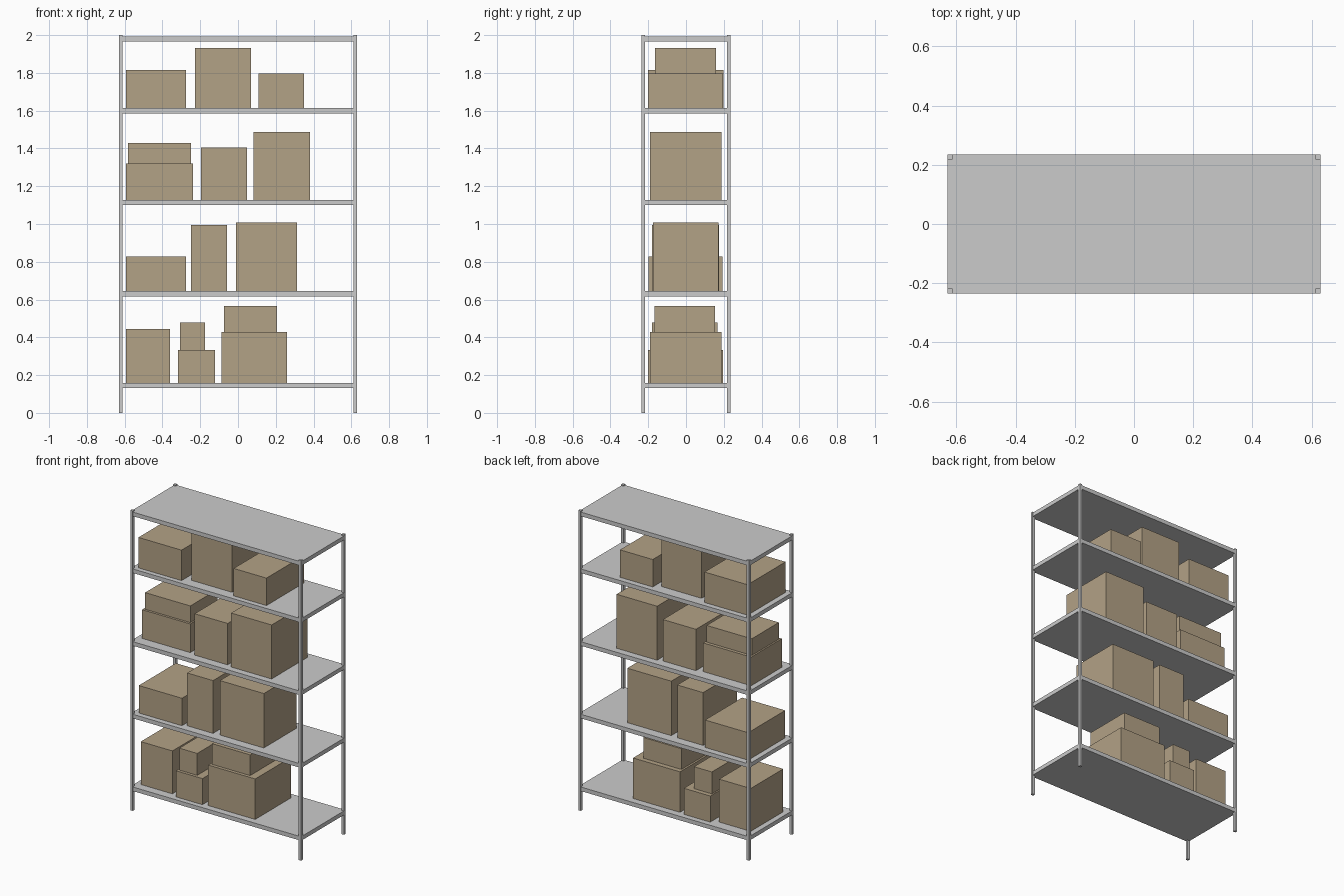
import bpy

cardboard = bpy.data.materials.new("cardboard")
cardboard.diffuse_color = (0.45, 0.36, 0.24, 1)


def block(name, x, y, z, mat=None):
    """Axis-aligned box from (min, max) pairs."""
    bpy.ops.mesh.primitive_cube_add(size=1)
    ob = bpy.context.object
    ob.name = name
    for v in ob.data.vertices:
        v.co = [r[1] if c > 0 else r[0] for c, r in zip(v.co, (x, y, z))]
    if mat:
        ob.data.materials.append(mat)
    return ob


W, D, POST, THICK = 0.63, 0.235, 0.018, 0.027

# Corner posts
for sx, side in ((-1, "left"), (1, "right")):
    for sy, face in ((-1, "front"), (1, "back")):
        block(f"{face}_{side}_post",
              sorted((sx * W, sx * (W - POST))),
              sorted((sy * D, sy * (D - POST))), (0, 2))

# Shelf boards
tops = [0.159, 0.644, 1.128, 1.613, 1.992]
for i, t in enumerate(tops):
    block(f"shelf_{i + 1}", (-W + 0.001, W - 0.001), (-D + 0.001, D - 0.001), (t - THICK, t))

# Cardboard boxes per shelf: x min, x max, y min, y max, top z
boxes = [
    [(-0.593, -0.36, -0.177, 0.165, 0.445),
     (-0.317, -0.122, -0.20, 0.197, 0.333),
     (-0.087, 0.26, -0.19, 0.187, 0.429)],
    [(-0.593, -0.275, -0.198, 0.192, 0.827),
     (-0.249, -0.058, -0.18, 0.175, 0.996),
     (-0.011, 0.313, -0.175, 0.171, 1.007)],
    [(-0.593, -0.238, -0.163, 0.16, 1.319),
     (-0.196, 0.048, -0.177, 0.175, 1.404),
     (0.082, 0.381, -0.19, 0.187, 1.488)],
    [(-0.593, -0.275, -0.202, 0.198, 1.816),
     (-0.227, 0.07, -0.164, 0.16, 1.932),
     (0.108, 0.35, -0.20, 0.196, 1.796)],
]
for s, row in enumerate(boxes):
    for n, (x0, x1, y0, y1, top) in enumerate(row):
        block(f"box_{s + 1}_{n + 1}", (x0, x1), (y0, y1), (tops[s], top), cardboard)

# Smaller boxes stacked on top of others
stacked = [
    (-0.307, -0.175, -0.18, 0.166, 0.333, 0.479),
    (-0.074, 0.207, -0.168, 0.154, 0.429, 0.567),
    (-0.582, -0.249, -0.147, 0.138, 1.319, 1.43),
]
for n, (x0, x1, y0, y1, z0, z1) in enumerate(stacked):
    block(f"stacked_box_{n + 1}", (x0, x1), (y0, y1), (z0, z1), cardboard)
